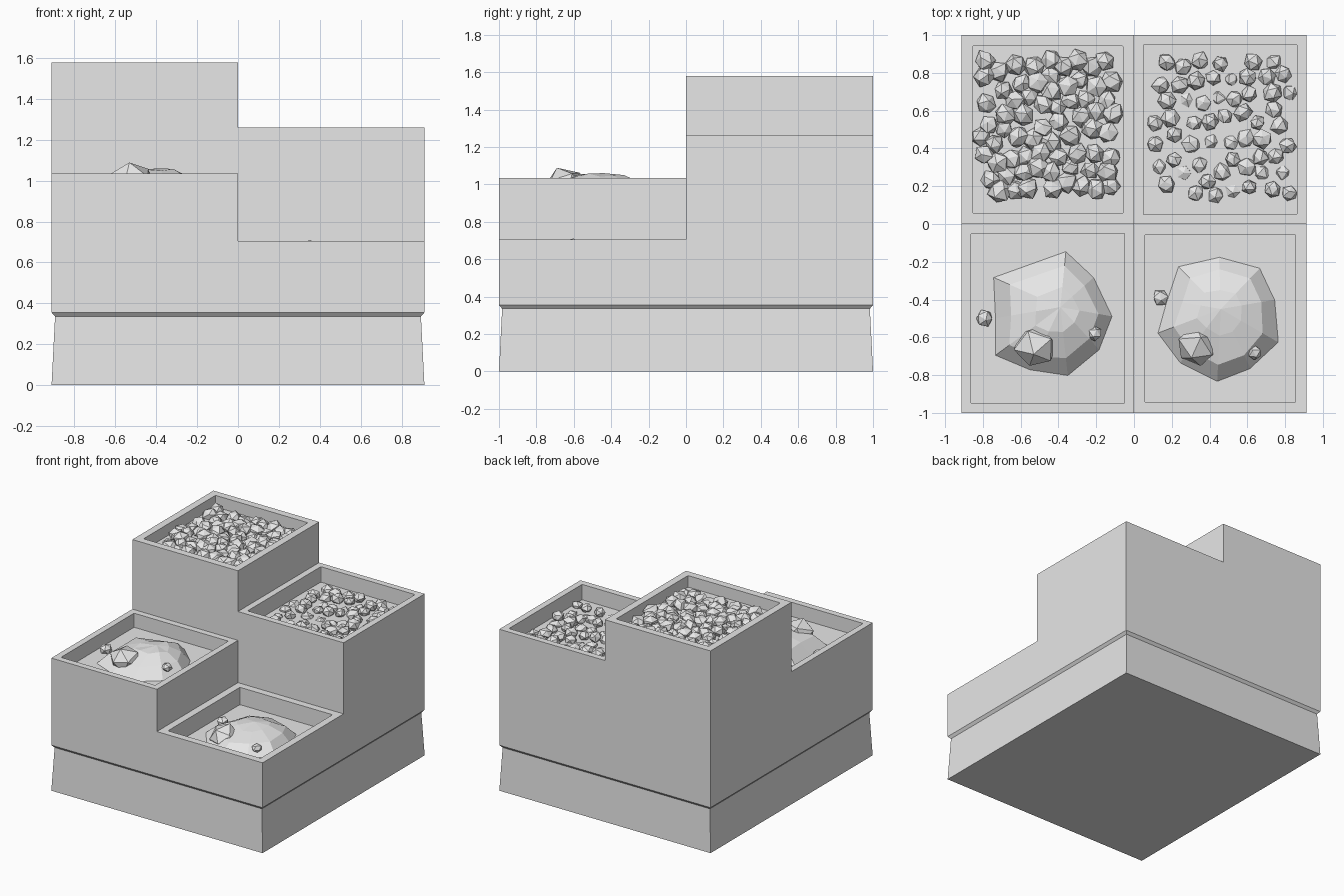
import bpy, bmesh, math, random
from mathutils import Vector, Matrix

cube = bpy.data.objects.get("Cube")
if cube:
    bpy.data.objects.remove(cube, do_unlink=True)

random.seed(7)
HALF_X, HALF_Y, SEAM = 0.912, 1.0, 0.355

stone = bpy.data.materials.new("stone_grey")
stone.use_nodes = True
GREY = (0.8, 0.8, 0.8, 1)
stone.diffuse_color = GREY
stone.node_tree.nodes["Principled BSDF"].inputs["Base Color"].default_value = GREY


def finish(bm, name):
    """Turn a bmesh into a flat shaded object."""
    bmesh.ops.recalc_face_normals(bm, faces=bm.faces[:])
    mesh = bpy.data.meshes.new(name)
    bm.to_mesh(mesh)
    bm.free()
    mesh.materials.append(stone)
    obj = bpy.data.objects.new(name, mesh)
    bpy.context.collection.objects.link(obj)
    return obj


def loft(bm, rings):
    """Skin a stack of rings and return the rows of vertices."""
    rows = [[bm.verts.new(p) for p in ring] for ring in rings]
    n = len(rows[0])
    for low, high in zip(rows, rows[1:]):
        for i in range(n):
            j = (i + 1) % n
            bm.faces.new((low[i], low[j], high[j], high[i]))
    return rows


def rect(x0, x1, y0, y1, z):
    return [(x0, y0, z), (x1, y0, z), (x1, y1, z), (x0, y1, z)]


def tower(name, sx, sy, top, rim, depth):
    """Square pillar with a recessed tray in its top."""
    x0, x1 = sorted((0, sx * HALF_X))
    y0, y1 = sorted((0, sy * HALF_Y))
    inner = (x0 + rim, x1 - rim, y0 + rim, y1 - rim)
    bm = bmesh.new()
    rows = loft(bm, [rect(x0, x1, y0, y1, SEAM), rect(x0, x1, y0, y1, top),
                     rect(*inner, top), rect(*inner, top - depth)])
    bm.faces.new(rows[0])
    bm.faces.new(rows[-1])
    corners = [bm.edges.get(pair) for pair in zip(rows[2], rows[3])]
    bmesh.ops.bevel(bm, geom=corners, offset=0.008, segments=2,
                    profile=0.5, affect='EDGES')
    finish(bm, name)


def add_rock(bm, x, y, z, r, squash=0.85):
    """Faceted stone with a random turn and uneven corners."""
    turn = Matrix.Rotation(random.uniform(0, math.tau), 4,
                           Vector([random.uniform(-1, 1) for _ in "xyz"]).normalized())
    made = bmesh.ops.create_icosphere(bm, subdivisions=1, radius=r, matrix=turn)
    for v in made["verts"]:
        v.co *= random.uniform(0.88, 1.1)
        v.co.z *= squash
        v.co += Vector((x, y, z))


def pebbles(name, box, floor, count, gap, sizes, sink):
    """Scatter stones at least a gap apart over a tray floor."""
    x0, x1, y0, y1 = box
    placed = []
    for _ in range(6000):
        p = Vector((random.uniform(x0, x1), random.uniform(y0, y1)))
        if len(placed) < count and all((p - q).length > gap for q in placed):
            placed.append(p)
    bm = bmesh.new()
    for p in placed:
        r = random.uniform(*sizes)
        add_rock(bm, p.x, p.y, floor + r * random.uniform(*sink), r)
    finish(bm, name)


def mound(name, outline, crest, floor, height):
    """Low faceted heap rising from an uneven outline to a crest."""
    c = Vector(crest)
    rings = []
    for scale, level in ((1, -0.05), (0.7, 0.6), (0.34, 0.93)):
        ring = []
        for p in outline:
            q = c + (Vector(p) - c) * scale * random.uniform(1, 1 if scale == 1 else 1.12)
            wobble = 0 if scale == 1 else random.uniform(-0.08, 0.06)
            ring.append((q.x, q.y, floor + height * (level + wobble)))
        rings.append(ring)
    bm = bmesh.new()
    rows = loft(bm, rings)
    bm.faces.new(rows[0])
    peak = bm.verts.new((c.x, c.y, floor + height))
    top = rows[-1]
    for i, v in enumerate(top):
        bm.faces.new((v, top[(i + 1) % len(top)], peak))
    finish(bm, name)


def boulders(name, rocks):
    bm = bmesh.new()
    for rock in rocks:
        add_rock(bm, *rock)
    finish(bm, name)


# Plinth, narrowing upwards and flaring out under the towers
bm = bmesh.new()
rows = loft(bm, [rect(-HALF_X + d, HALF_X - d, -HALF_Y + d, HALF_Y - d, z)
                 for z, d in ((0, 0), (0.335, 0.017), (SEAM, 0))])
bm.faces.new(rows[0])
bm.faces.new(rows[-1])
finish(bm, "plinth")

# Four stepped towers
tower("back_right_tower", -1, 1, 1.578, 0.057, 0.09)
tower("back_left_tower", 1, 1, 1.26, 0.049, 0.12)
tower("front_right_tower", -1, -1, 1.035, 0.049, 0.11)
tower("front_left_tower", 1, -1, 0.705, 0.056, 0.135)

# Stones in the back trays
pebbles("dense_pebbles", (-0.81, -0.11, 0.17, 0.87), 1.488, 78, 0.074,
        (0.052, 0.064), (0.1, 0.45))
pebbles("sparse_pebbles", (0.11, 0.83, 0.14, 0.87), 1.14, 58, 0.082,
        (0.042, 0.056), (-0.5, 0.6))

# Heaps in the front trays
mound("front_right_mound",
      [(-.75, -.28), (-.74, -.5), (-.74, -.7), (-.55, -.78), (-.35, -.81),
       (-.18, -.67), (-.11, -.49), (-.21, -.28), (-.36, -.14)],
      (-.39, -.44), 0.925, 0.135)
mound("front_left_mound",
      [(.23, -.22), (.17, -.4), (.12, -.58), (.24, -.74), (.44, -.84),
       (.62, -.77), (.77, -.63), (.75, -.4), (.67, -.23), (.45, -.17)],
      (.46, -.45), 0.57, 0.125)

# Loose rocks on and beside the heaps
boulders("front_right_rocks", [(-.52, -.65, 0.99, 0.115), (-.79, -.5, 0.945, 0.047),
                               (-.21, -.58, 0.99, 0.04)])
boulders("front_left_rocks", [(.34, -.65, 0.615, 0.115), (.14, -.39, 0.59, 0.045),
                              (.64, -.68, 0.625, 0.04)])
